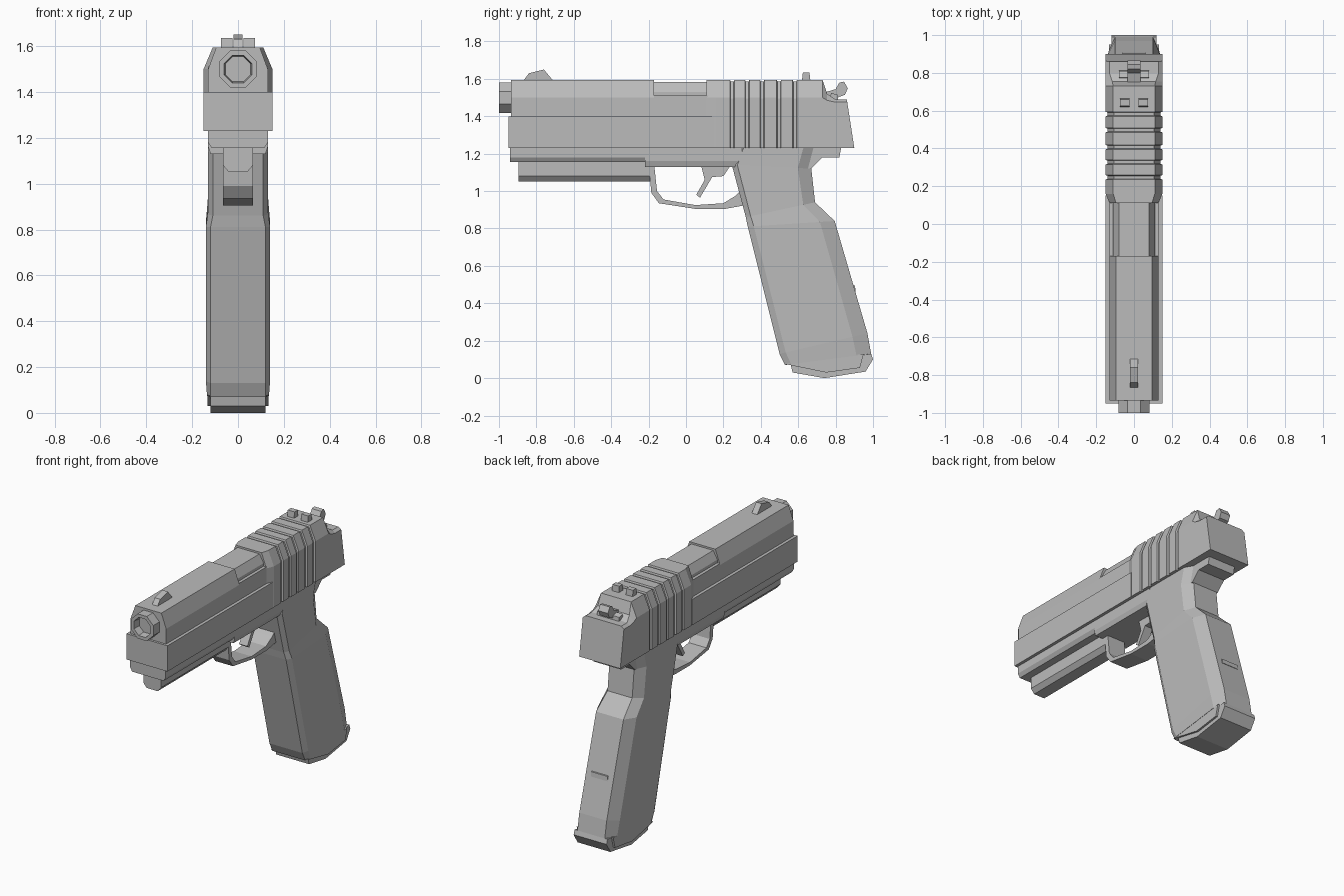
import bpy
import bmesh
import math

cube = bpy.data.objects.get("Cube")
if cube:
    bpy.data.objects.remove(cube, do_unlink=True)

GREY = (0.5, 0.5, 0.5, 1.0)
grey = bpy.data.materials.new("matte grey")
grey.use_nodes = True
grey.diffuse_color = GREY
grey.node_tree.nodes["Principled BSDF"].inputs["Base Color"].default_value = GREY


def loft(name, rings):
    """Skin a row of equal-length closed rings and cap both ends."""
    bm = bmesh.new()
    rows = [[bm.verts.new(p) for p in ring] for ring in rings]
    n = len(rows[0])
    for a, b in zip(rows, rows[1:]):
        for i in range(n):
            j = (i + 1) % n
            bm.faces.new((a[i], a[j], b[j], b[i]))
    bm.faces.new(rows[0])
    bm.faces.new(rows[-1])
    bmesh.ops.recalc_face_normals(bm, faces=bm.faces)
    mesh = bpy.data.meshes.new(name)
    bm.to_mesh(mesh)
    bm.free()
    mesh.materials.append(grey)
    obj = bpy.data.objects.new(name, mesh)
    bpy.context.collection.objects.link(obj)
    return obj


def plate(name, half, profile, x=0.0):
    """Side profile of (y, z) points extruded across x."""
    return loft(name, [[(x + s * half, y, z) for y, z in profile] for s in (-1, 1)])


def bar(name, y0, y1, section):
    """Right half of an (x, z) section, mirrored and extruded along y."""
    full = section + [(-x, z) for x, z in reversed(section)]
    return loft(name, [[(x, y, z) for x, z in full] for y in (y0, y1)])


def slide_ring(y, half, shoulder, top, half_top, lean=0.0):
    """Six-sided slide section, leaning backwards towards the bottom."""
    low = 1.23
    right = [(half, low), (half, shoulder), (half_top, top)]
    full = right + [(-x, z) for x, z in reversed(right)]
    return [(x, y + lean * (top - z) / (top - low), z) for x, z in full]


def grip_ring(front, back, half, half_front, half_back):
    """Chamfered grip section between a front and a back point."""
    def at(t):
        return [f + (b - f) * t for f, b in zip(front, back)]
    right = [(half_front, *at(0)), (half, *at(0.07)), (half, *at(0.83)), (half_back, *at(1))]
    return right + [(-x, y, z) for x, y, z in reversed(right)]


# Slide: lower rails, upper shell and the narrower chamber block
bar("slide_lower", -0.95, 0.15, [(0.15, 1.23), (0.15, 1.40)])
bar("slide_upper", -0.935, -0.17, [(0.13, 1.39), (0.13, 1.50), (0.095, 1.595)])
bar("chamber_sill", -0.17, 0.12, [(0.13, 1.39), (0.13, 1.51)])
bar("chamber_block", -0.17, 0.12, [(0.11, 1.50), (0.11, 1.53), (0.08, 1.583)])

# Slide rear: flared shoulder, grip grooves, sloped back and slanted end
rings = [slide_ring(0.11, 0.13, 1.50, 1.595, 0.095), slide_ring(0.16, 0.15, 1.50, 1.595, 0.11)]
for y in (0.235, 0.315, 0.395, 0.485, 0.57):
    for offset, inset in ((0, 0), (0.004, 0.01), (0.02, 0.01), (0.024, 0)):
        rings.append(slide_ring(y + offset, 0.15 - inset, 1.50 - inset / 2,
                                1.595 - inset, 0.11 - inset / 2))
rings += [slide_ring(0.73, 0.15, 1.50, 1.595, 0.11),
          slide_ring(0.755, 0.15, 1.485, 1.52, 0.115),
          slide_ring(0.80, 0.15, 1.475, 1.49, 0.13),
          slide_ring(0.86, 0.15, 1.475, 1.49, 0.13, lean=0.04)]
loft("slide_rear", rings)

# Barrel: octagonal tube with a recessed bore
barrel = []
for y, radius in ((-0.93, 0.088), (-1.0, 0.088), (-1.0, 0.065), (-0.95, 0.06)):
    angles = [math.radians(22.5 + 45 * i) for i in range(8)]
    barrel.append([(radius * math.cos(a), y, 1.50 + radius * math.sin(a)) for a in angles])
loft("barrel", barrel)

# Sights
plate("front_sight", 0.02, [(-0.87, 1.59), (-0.84, 1.63), (-0.76, 1.65), (-0.71, 1.59)])
for side, x in (("left", 0.05), ("right", -0.05)):
    plate(side + "_rear_sight", 0.025,
          [(0.62, 1.59), (0.625, 1.635), (0.66, 1.635), (0.665, 1.59)], x)

# Hammer with its spur
plate("hammer", 0.035, [(0.76, 1.48), (0.75, 1.53), (0.80, 1.545), (0.82, 1.58), (0.845, 1.585),
                        (0.865, 1.55), (0.85, 1.515), (0.81, 1.50), (0.81, 1.48)])
plate("hammer_pivot", 0.08, [(0.77, 1.48), (0.775, 1.525), (0.81, 1.515), (0.815, 1.48)])

# Frame and accessory rail below the slide
bar("frame_front", -0.94, -0.21, [(0.115, 1.155), (0.13, 1.18), (0.13, 1.235)])
bar("frame_middle", -0.22, 0.30, [(0.12, 1.13), (0.13, 1.16), (0.13, 1.235)])
bar("accessory_rail", -0.895, -0.19, [(0.04, 1.05), (0.065, 1.08), (0.065, 1.16)])

# Trigger guard and trigger
plate("trigger_guard", 0.065, [
    (-0.20, 1.14), (-0.185, 0.99), (-0.145, 0.935), (0.05, 0.905), (0.21, 0.905), (0.32, 0.925),
    (0.29, 1.0), (0.265, 0.975), (0.2, 0.935), (0.05, 0.925), (-0.12, 0.955), (-0.155, 1.0),
    (-0.17, 1.14)])
plate("trigger", 0.03, [(0.08, 1.14), (0.10, 1.06), (0.055, 0.98), (0.075, 0.965),
                        (0.14, 1.075), (0.20, 1.08), (0.24, 1.14)])

# Grip: neck, swelling at the palm, long handle and stepped foot
loft("grip", [
    grip_ring((0.28, 1.235), (0.70, 1.235), 0.13, 0.11, 0.09),
    grip_ring((0.245, 1.14), (0.67, 1.12), 0.13, 0.11, 0.09),
    grip_ring((0.32, 0.86), (0.69, 0.94), 0.132, 0.11, 0.09),
    grip_ring((0.33, 0.81), (0.795, 0.84), 0.14, 0.12, 0.10),
    grip_ring((0.50, 0.13), (0.97, 0.24), 0.14, 0.12, 0.10),
    grip_ring((0.53, 0.07), (0.99, 0.13), 0.135, 0.12, 0.10)])
plate("grip_foot", 0.133, [(0.53, 0.075), (0.75, 0.03), (0.93, 0.055), (0.95, 0.13)])
plate("grip_heel", 0.10, [(0.90, 0.05), (0.96, 0.06), (0.99, 0.13), (0.90, 0.13)])
plate("magazine_base", 0.12, [(0.56, 0.07), (0.57, 0.03), (0.74, 0.0), (0.96, 0.035),
                              (1.0, 0.10), (0.99, 0.13)])
plate("backstrap_ledge", 0.06, [(0.88, 0.50), (0.903, 0.495), (0.907, 0.465), (0.89, 0.46)])
plate("beavertail", 0.10, [(0.64, 1.12), (0.67, 1.12), (0.73, 1.18), (0.82, 1.18),
                           (0.83, 1.235), (0.64, 1.235)])
